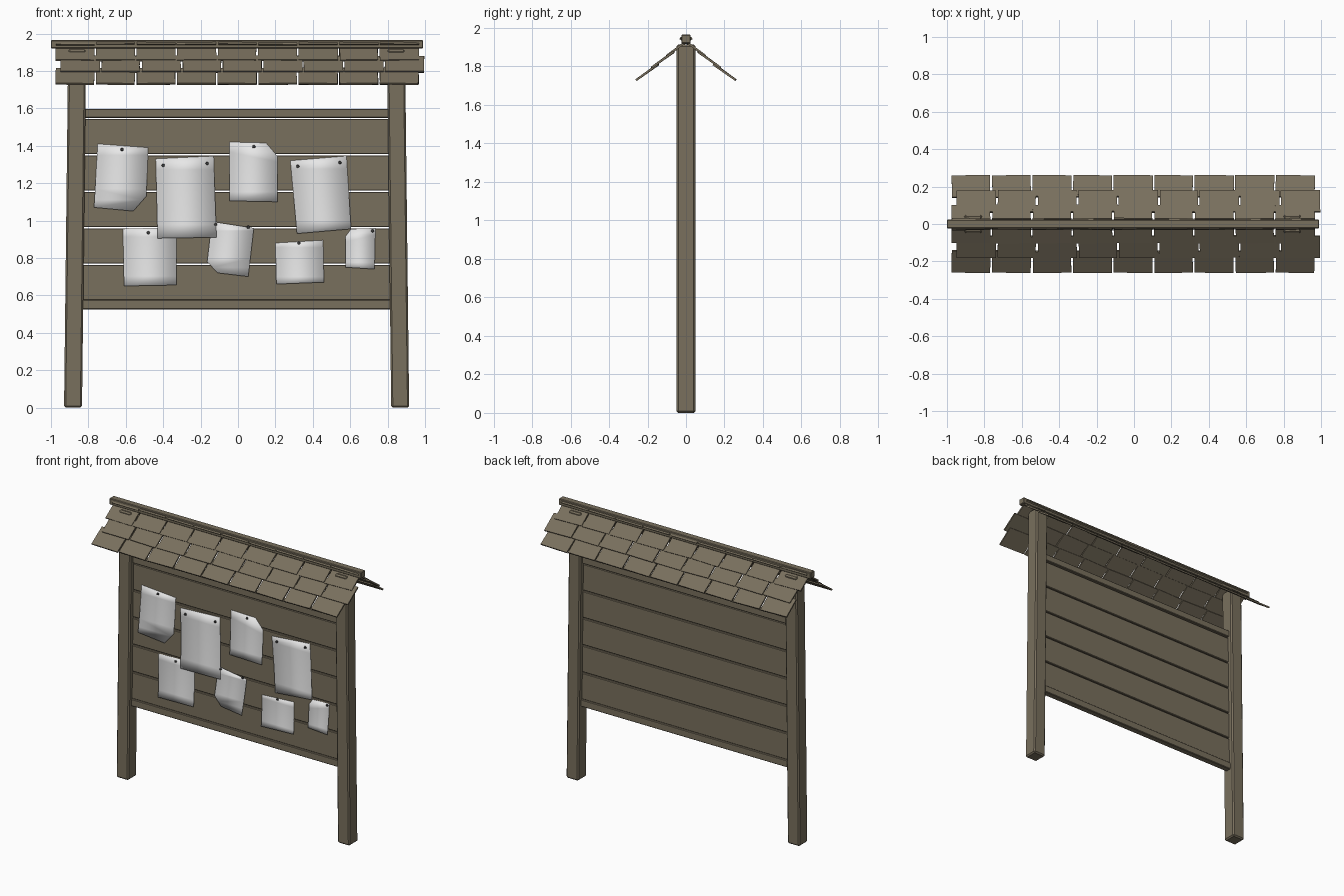
import bpy, bmesh, math, random
from mathutils import Matrix, Vector

random.seed(4)
if "Cube" in bpy.data.objects:
    bpy.data.objects.remove(bpy.data.objects["Cube"])


def material(name, rgb):
    m = bpy.data.materials.new(name)
    m.use_nodes = True
    col = (*rgb, 1)
    m.diffuse_color = col
    bsdf = m.node_tree.nodes["Principled BSDF"]
    bsdf.inputs["Base Color"].default_value = col
    bsdf.inputs["Roughness"].default_value = 0.9
    return m


WOOD = material("weathered wood", (0.19, 0.16, 0.11))
PAPER = material("white paper", (0.8, 0.8, 0.8))
METAL = material("dark pin metal", (0.05, 0.05, 0.05))


def finish(name, bm, mat, bevel=0):
    me = bpy.data.meshes.new(name)
    bm.normal_update()
    bm.to_mesh(me)
    bm.free()
    me.materials.append(mat)
    ob = bpy.data.objects.new(name, me)
    bpy.context.collection.objects.link(ob)
    if bevel:
        mod = ob.modifiers.new("worn edges", "BEVEL")
        mod.width = bevel
        mod.segments = 1
    return ob


def add_box(bm, centre, size, rot=Matrix()):
    mat = Matrix.Translation(centre) @ rot @ Matrix.Diagonal((*size, 1))
    return bmesh.ops.create_cube(bm, size=1, matrix=mat)["verts"]


def box(name, x, y, z, bevel):
    bm = bmesh.new()
    lo, hi = Vector((x[0], y[0], z[0])), Vector((x[1], y[1], z[1]))
    add_box(bm, (lo + hi) / 2, hi - lo)
    return finish(name, bm, WOOD, bevel)


# Posts, leaning slightly inward
for name, x, lean in (("right_post", -0.882, 0.022), ("left_post", 0.867, -0.022)):
    bm = bmesh.new()
    for v in add_box(bm, (x, 0, 0.957), (0.096, 0.098, 1.914)):
        if v.co.z > 1:
            v.co.x += lean
    finish(name, bm, WOOD, 0.009)

# Ridge beam
box("ridge_beam", (-1, 0.99), (-0.024, 0.024), (1.92, 1.965), 0.004)

# Panel boards and rails
for i in range(5):
    z = 0.575 + i * 0.195
    box(f"board_{i + 1}", (-0.84, 0.83), (-0.013, 0.013), (z, z + 0.188), 0.004)
box("bottom_rail", (-0.85, 0.84), (-0.022, 0.022), (0.525, 0.576), 0.004)
box("top_rail", (-0.84, 0.83), (-0.022, 0.022), (1.549, 1.597), 0.004)

# Shingle rows: lower edge y and z, first x, length down the slope
ROWS = {"lower": (0.258, 1.73, -0.98, 0.14),
        "middle": (0.178, 1.795, -0.952, 0.14),
        "upper": (0.10, 1.856, -0.98, 0.158)}
PITCH = 0.2167
for side, s in (("front", -1), ("back", 1)):
    for row, (y, z, x0, length) in ROWS.items():
        bm = bmesh.new()
        for i in range(9):
            tilt = math.radians(35.5 + random.uniform(-0.8, 0.8))
            run = length / 2
            centre = (x0 + (i + 0.5) * PITCH,
                      s * (y - run * math.cos(tilt)),
                      z + run * math.sin(tilt))
            rot = (Matrix.Rotation(-s * tilt, 4, "X")
                   @ Matrix.Rotation(random.uniform(-0.025, 0.025), 4, "Z"))
            width = PITCH - random.uniform(0.006, 0.014)
            add_box(bm, centre, (width, length, 0.011), rot)
        finish(f"{side}_{row}_shingles", bm, WOOD)

# Notices: outline in x and z, layer, pins
NOTICES = [
    ([(-.75, 1.41), (-.48, 1.39), (-.49, 1.13), (-.56, 1.05), (-.77, 1.07)], 0, [(-.62, 1.38)]),
    ([(-.44, 1.33), (-.13, 1.345), (-.115, .91), (-.43, .905)], 1,
     [(-.40, 1.295), (-.165, 1.305)]),
    ([(-.045, 1.42), (.15, 1.415), (.21, 1.345), (.21, 1.10), (-.045, 1.105)], 0,
     [(.085, 1.395)]),
    ([(.28, 1.32), (.58, 1.345), (.605, .955), (.315, .93)], 0, [(.32, 1.29), (.545, 1.31)]),
    ([(-.615, .955), (-.33, .965), (-.33, .655), (-.61, .65)], 0, [(-.48, .935)]),
    ([(-.14, .995), (.085, .96), (.055, .70), (-.11, .72), (-.165, .78)], 2,
     [(-.12, .98), (.055, .965)]),
    ([(.20, .88), (.455, .895), (.46, .67), (.205, .66)], 0, [(.325, .88)]),
    ([(.605, .955), (.735, .96), (.73, .74), (.575, .75), (.575, .915)], 1, [(.72, .945)]),
]
for n, (outline, layer, pins) in enumerate(NOTICES, 1):
    base = -0.017 - 0.003 * layer
    bm = bmesh.new()
    bm.faces.new([bm.verts.new((x, base, z)) for x, z in reversed(outline)])
    top = max(z for _, z in outline)
    drop = top - min(z for _, z in outline)
    # Slice across so the sheet can curl gently away from the boards
    for k in range(1, 6):
        bmesh.ops.bisect_plane(bm, geom=bm.verts[:] + bm.edges[:] + bm.faces[:],
                               plane_co=(0, 0, top - drop * k / 6), plane_no=(0, 0, 1))
    for v in bm.verts:
        v.co.y -= 0.014 * ((top - v.co.z) / drop) ** 2
    bm.normal_update()
    for f in bm.faces:
        f.smooth = True
        if f.normal.y > 0:
            f.normal_flip()
    sheet = finish(f"notice_{n}", bm, PAPER)
    solid = sheet.modifiers.new("paper thickness", "SOLIDIFY")
    solid.thickness = 0.001

    bm = bmesh.new()
    for x, z in pins:
        place = Matrix.Translation((x, base - 0.003, z)) @ Matrix.Rotation(math.pi / 2, 4, "X")
        bmesh.ops.create_cone(bm, cap_ends=True, segments=8, radius1=0.009,
                              radius2=0.007, depth=0.009, matrix=place)
    finish(f"notice_{n}_pins", bm, METAL)
